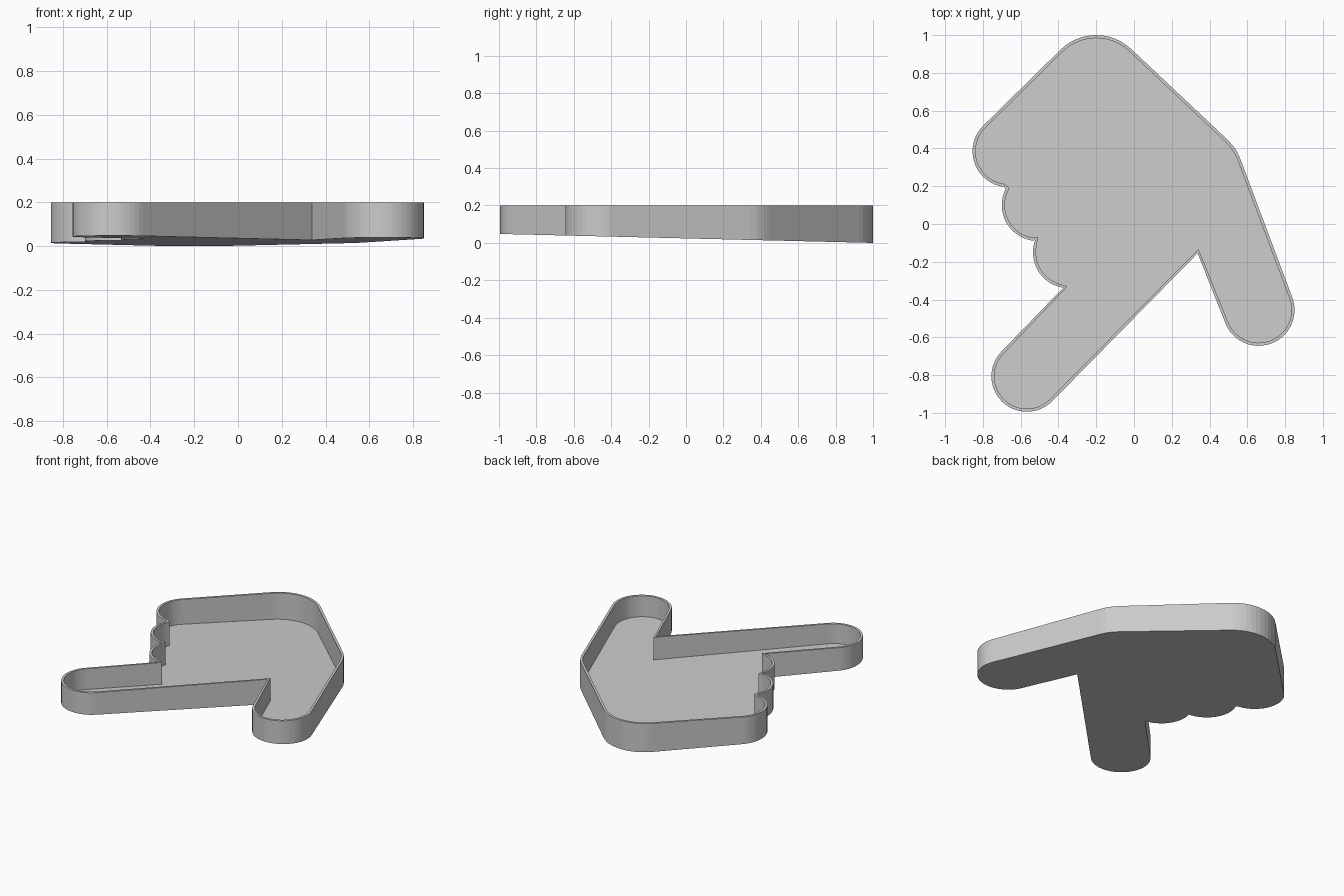
import bpy
import bmesh
from math import radians, sin, cos
from mathutils import Vector

cube = bpy.data.objects.get("Cube")
if cube:
    bpy.data.objects.remove(cube, do_unlink=True)

WALL = 0.016      # wall and floor thickness
RIM = 0.2         # rim height
STEP = 7.5        # degrees per arc segment


def arc(x, y, r, start, end):
    """Points along a clockwise arc."""
    n = max(1, round((start - end) / STEP))
    angles = [radians(start + (end - start) * i / n) for i in range(n + 1)]
    return [Vector((x + r * cos(a), y + r * sin(a))) for a in angles]


def inset(points, d):
    """Move a clockwise outline inward by d, with limited mitres."""
    result = []
    for i, p in enumerate(points):
        a = (p - points[i - 1]).normalized()
        b = (points[(i + 1) % len(points)] - p).normalized()
        na, nb = Vector((a.y, -a.x)), Vector((b.y, -b.x))
        m = (na + nb).normalized()
        result.append(p + m * d * min(1.4, 1 / max(m.dot(na), 0.1)))
    return result


def base_height(p):
    """Underside slopes down towards the back."""
    return 0.024 - 0.024 * p.y


# Outline of the pointing hand, clockwise from the finger tip
outline = arc(-0.567, -0.806, 0.188, 315, 135)        # pointing finger
outline += arc(-0.345, -0.15, 0.19, 261, 160)         # folded finger knuckles
outline += arc(-0.51, 0.10, 0.19, 263, 153)[0:]
outline += arc(-0.665, 0.385, 0.19, 262, 135)
outline += arc(-0.2, 0.73, 0.27, 135, 46)             # wrist corners
outline += arc(0.31, 0.25, 0.27, 46, 20)
outline += arc(0.66, -0.455, 0.19, 20, -160)          # thumb
outline.append(Vector((0.337, -0.155)))               # thumb crotch
inner = inset(outline, WALL)

# Tray: outer wall, rim, inner wall, underside and floor
bm = bmesh.new()
loops = [
    [bm.verts.new((p.x, p.y, base_height(p))) for p in outline],
    [bm.verts.new((p.x, p.y, RIM)) for p in outline],
    [bm.verts.new((p.x, p.y, RIM)) for p in inner],
    [bm.verts.new((p.x, p.y, base_height(p) + WALL)) for p in inner],
]
count = len(outline)
for low, high in zip(loops, loops[1:]):
    for i in range(count):
        j = (i + 1) % count
        bm.faces.new((low[i], high[i], high[j], low[j]))
bm.faces.new(loops[0])
bm.faces.new(reversed(loops[3]))
bmesh.ops.recalc_face_normals(bm, faces=bm.faces)

mesh = bpy.data.meshes.new("hand_tray")
bm.to_mesh(mesh)
bm.free()
tray = bpy.data.objects.new("hand_tray", mesh)
bpy.context.collection.objects.link(tray)

# Plain grey
grey = bpy.data.materials.new("plain grey")
grey.use_nodes = True
colour = (0.6, 0.6, 0.6, 1)
grey.diffuse_color = colour
grey.node_tree.nodes["Principled BSDF"].inputs["Base Color"].default_value = colour
mesh.materials.append(grey)
